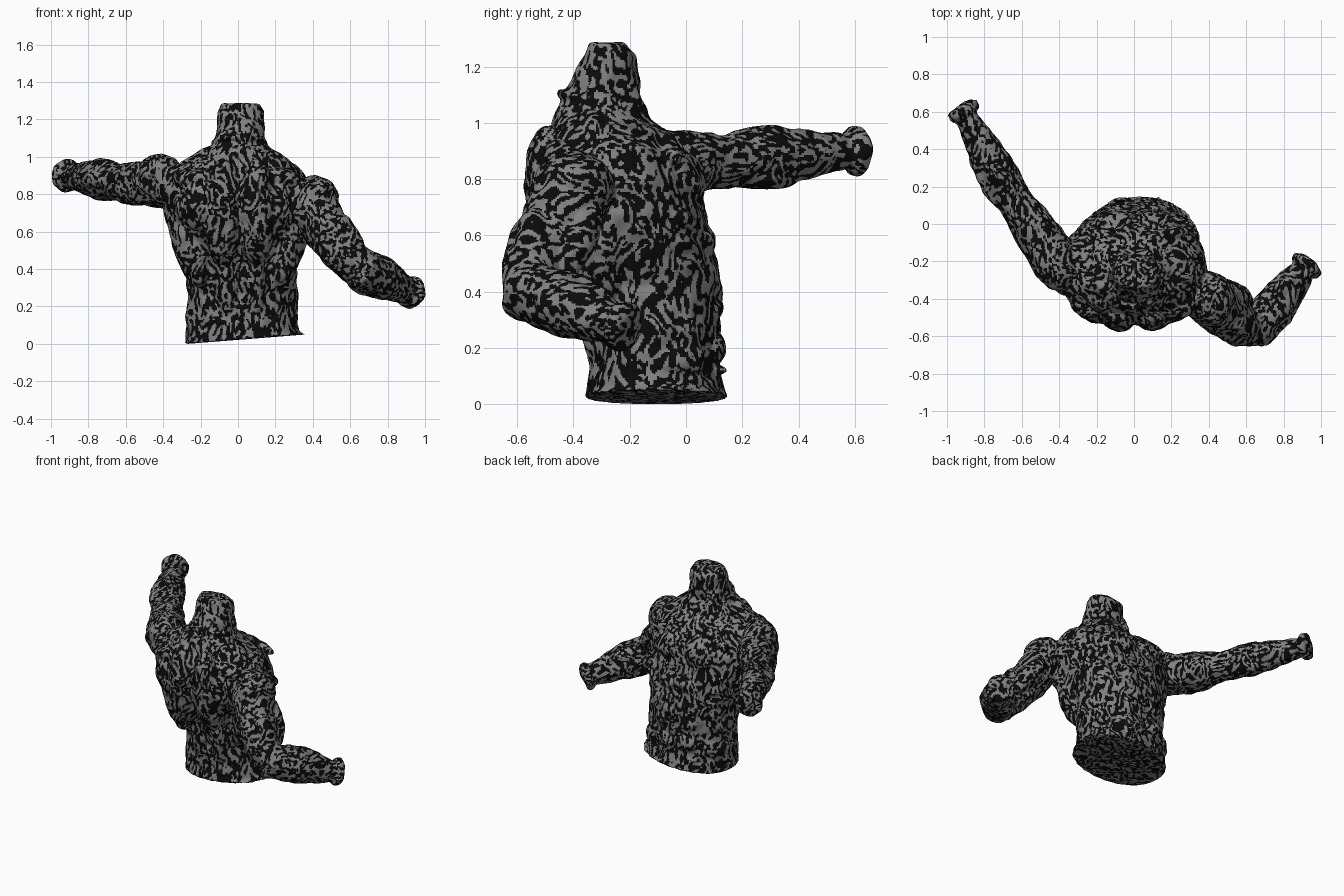
import bpy, bmesh, math
from mathutils import Vector, Matrix, noise

if "Cube" in bpy.data.objects:
    bpy.data.objects.remove(bpy.data.objects["Cube"])

bm = bmesh.new()
SIDES = 32


def skin(rings):
    """Close a stack of point rings into a capped tube."""
    loops = [[bm.verts.new(p) for p in r] for r in rings]
    faces = [bm.faces.new(loops[0][::-1]), bm.faces.new(loops[-1])]
    for a, b in zip(loops, loops[1:]):
        for i in range(SIDES):
            j = (i + 1) % SIDES
            faces.append(bm.faces.new((a[i], a[j], b[j], b[i])))
    bmesh.ops.recalc_face_normals(bm, faces=faces)


def limb(path):
    """Round tube through (x, y, z, radius) points."""
    pts = [Vector(p[:3]) for p in path]
    rings = []
    for k, p in enumerate(pts):
        t = (pts[min(k + 1, len(pts) - 1)] - pts[max(k - 1, 0)]).normalized()
        u = t.cross(Vector((0, 0, 1))).normalized()
        v = u.cross(t)
        rings.append([p + path[k][3] * (u * math.cos(a) + v * math.sin(a))
                      for a in (2 * math.pi * i / SIDES for i in range(SIDES))])
    skin(rings)


def muscle(c, r, rx=0, ry=0, rz=0):
    """Ellipsoid muscle bulge, rotation in degrees."""
    m = Matrix.Translation(c)
    for ang, ax in ((rz, 'Z'), (ry, 'Y'), (rx, 'X')):
        m = m @ Matrix.Rotation(math.radians(ang), 4, ax)
    bmesh.ops.create_uvsphere(bm, u_segments=20, v_segments=12, radius=1,
                              matrix=m @ Matrix.Diagonal((*r, 1)))


def strand(a, b, r):
    """Long muscle bulge between two points."""
    a, b = Vector(a), Vector(b)
    q = (b - a).to_track_quat('Z', 'Y').to_matrix().to_4x4()
    bmesh.ops.create_uvsphere(
        bm, u_segments=16, v_segments=12, radius=1,
        matrix=Matrix.Translation((a + b) / 2) @ q @ Matrix.Diagonal((r, r, (b - a).length / 2, 1)))


# trunk and neck: z, x min, x max, y back, y chest
trunk = [(0.00, -.285, .36, -.36, .15), (.03, -.28, .33, -.355, .14),
         (.12, -.28, .315, -.345, .12), (.27, -.27, .32, -.35, .12),
         (.42, -.28, .31, -.39, .13), (.55, -.335, .35, -.45, .10),
         (.68, -.395, .385, -.515, .075), (.80, -.41, .39, -.545, .045),
         (.90, -.39, .36, -.52, -.01), (.96, -.33, .31, -.49, -.06),
         (1.01, -.20, .21, -.475, -.12), (1.08, -.125, .148, -.445, -.16),
         (1.16, -.11, .14, -.405, -.165), (1.245, -.112, .143, -.36, -.18),
         (1.285, -.088, .118, -.345, -.215)]
rings = []
for z, x0, x1, y0, y1 in trunk:
    ring = []
    for i in range(SIDES):
        a = 2 * math.pi * i / SIDES
        c, s = math.cos(a), math.sin(a)
        x = (x0 + x1) / 2 + (x1 - x0) / 2 * math.copysign(abs(c) ** .95, c)
        y = (y0 + y1) / 2 + (y1 - y0) / 2 * math.copysign(abs(s) ** .95, s)
        ring.append((x, y, z + max(0, .05 - z * .4) * (x + .285) / .63))
    rings.append(ring)
skin(rings)

# arms with flared wrist rims
limb([(-.30, -.30, .84, .11), (-.42, -.20, .86, .13), (-.54, -.01, .86, .115),
      (-.64, .13, .865, .095), (-.735, .29, .88, .105), (-.835, .46, .89, .08),
      (-.895, .57, .90, .06), (-.905, .59, .90, .088), (-.92, .62, .90, .088),
      (-.928, .635, .90, .06)])
limb([(.30, -.36, .80, .11), (.40, -.41, .75, .135), (.48, -.48, .60, .125),
      (.57, -.545, .48, .115), (.66, -.55, .40, .115), (.75, -.45, .36, .115),
      (.85, -.32, .31, .09), (.90, -.25, .285, .068), (.913, -.235, .28, .09),
      (.93, -.21, .275, .09), (.938, -.20, .27, .06)])

# left arm muscles
muscle((-.42, -.22, .91), (.11, .15, .11), rz=25)
strand((-.43, -.12, .93), (-.66, .17, .89), .065)
strand((-.46, -.25, .80), (-.66, .08, .82), .07)
strand((-.60, .08, .92), (-.82, .45, .945), .055)
strand((-.62, .16, .83), (-.80, .42, .83), .065)
strand((-.69, .07, .87), (-.87, .42, .90), .06)
# right arm muscles
muscle((.41, -.40, .77), (.125, .15, .13), ry=30)
strand((.46, -.33, .72), (.62, -.44, .46), .07)
strand((.42, -.50, .72), (.62, -.62, .42), .075)
strand((.50, -.52, .70), (.66, -.57, .48), .065)
strand((.60, -.54, .45), (.86, -.28, .37), .065)
strand((.62, -.60, .40), (.86, -.36, .28), .07)
strand((.58, -.57, .35), (.80, -.35, .28), .06)

# paired muscles of the trunk
for s in (-1, 1):
    strand((.075 * s + .02, -.28, .08), (.075 * s + .01, -.38, .55), .06)       # lower back
    strand((.09 * s + .01, -.42, .42), (.09 * s + .01, -.50, .99), .108)        # mid back
    muscle((.20 * s, -.43, .75), (.14, .10, .15), ry=20 * s, rz=20 * s)         # shoulder blade
    muscle((.20 * s, -.42, .89), (.15, .09, .055), ry=8 * s)                    # upper blade
    strand((.20 * s + .01, -.30, .30), (.33 * s, -.29, .82), .10)               # side back
    strand((.05 * s, -.36, 1.06), (.33 * s, -.30, .89), .06)                    # neck slope
    strand((.09 * s + .015, -.27, 1.2), (.05 * s, -.13, .97), .04)              # neck cord
    muscle((.14 * s, -.055, .78), (.17, .11, .12), ry=15 * s, rz=-30 * s)       # chest
    for k, z in enumerate((.20, .34, .46, .58)):                                # belly blocks
        muscle((.075 * s + .01, .09 - .012 * k, z), (.08, .053, .062))
    for k in range(4):                                                          # ribs
        muscle((.19 * s + .01 + .018 * k * s, -.005 - .008 * k, .40 + .085 * k),
               (.09, .06, .042), ry=-20 * s, rz=-45 * s)
    muscle((.20 * s + .02, -.08, .16), (.10, .15, .11))                         # waist
    strand((.30 * s, -.03, .86), (.04 * s, -.10, .97), .04)                     # collar bone

# neck seam ring and small front nub
seam = [Vector((.01 + .138 * math.cos(a), -.303 + .142 * math.sin(a), 1.075 - .03 * math.sin(a)))
        for a in (2 * math.pi * i / 40 for i in range(40))]
for a, b in zip(seam, seam[1:] + seam[:1]):
    strand(a * 1.2 - b * .2, b * 1.2 - a * .2, .014)
muscle((.13, .11, .12), (.018, .04, .018))

# fuse everything into one skin
mesh = bpy.data.meshes.new("muscle_parts")
bm.to_mesh(mesh)
bm.free()
body = bpy.data.objects.new("muscular_torso", mesh)
bpy.context.collection.objects.link(body)
fuse = body.modifiers.new("fuse", 'REMESH')
fuse.mode, fuse.voxel_size = 'VOXEL', .0066
soft = body.modifiers.new("soften", 'SMOOTH')
soft.factor, soft.iterations = .5, 7
bpy.context.view_layer.update()
dg = bpy.context.evaluated_depsgraph_get()
skin_mesh = bpy.data.meshes.new_from_object(body.evaluated_get(dg))
body.modifiers.clear()
body.data = skin_mesh

# small muscle ripples
normals = [v.normal.copy() for v in skin_mesh.vertices]
for v, n in zip(skin_mesh.vertices, normals):
    if v.co.z > .07:
        v.co += n * .009 * noise.noise(v.co * 17)
low = min(v.co.z for v in skin_mesh.vertices)
for v in skin_mesh.vertices:
    v.co.z -= low

# dark and grey fibre mottling
skin_mesh.materials.clear()
for name, g in (("dark_fibre", .003), ("grey_fibre", .22)):
    mat = bpy.data.materials.new(name)
    mat.diffuse_color = (g, g, g, 1)
    mat.use_nodes = True
    mat.node_tree.nodes["Principled BSDF"].inputs["Base Color"].default_value = mat.diffuse_color
    skin_mesh.materials.append(mat)
for p in skin_mesh.polygons:
    c = p.center
    grain = Vector((52, 30, 54)) if abs(c.x) > .44 else Vector((52, 52, 32))
    q = Vector([a * b for a, b in zip(c, grain)])
    q += noise.noise_vector(c * 9) * 2.2
    p.material_index = int(noise.noise(q) > .04)
    p.use_smooth = True
skin_mesh.update()
